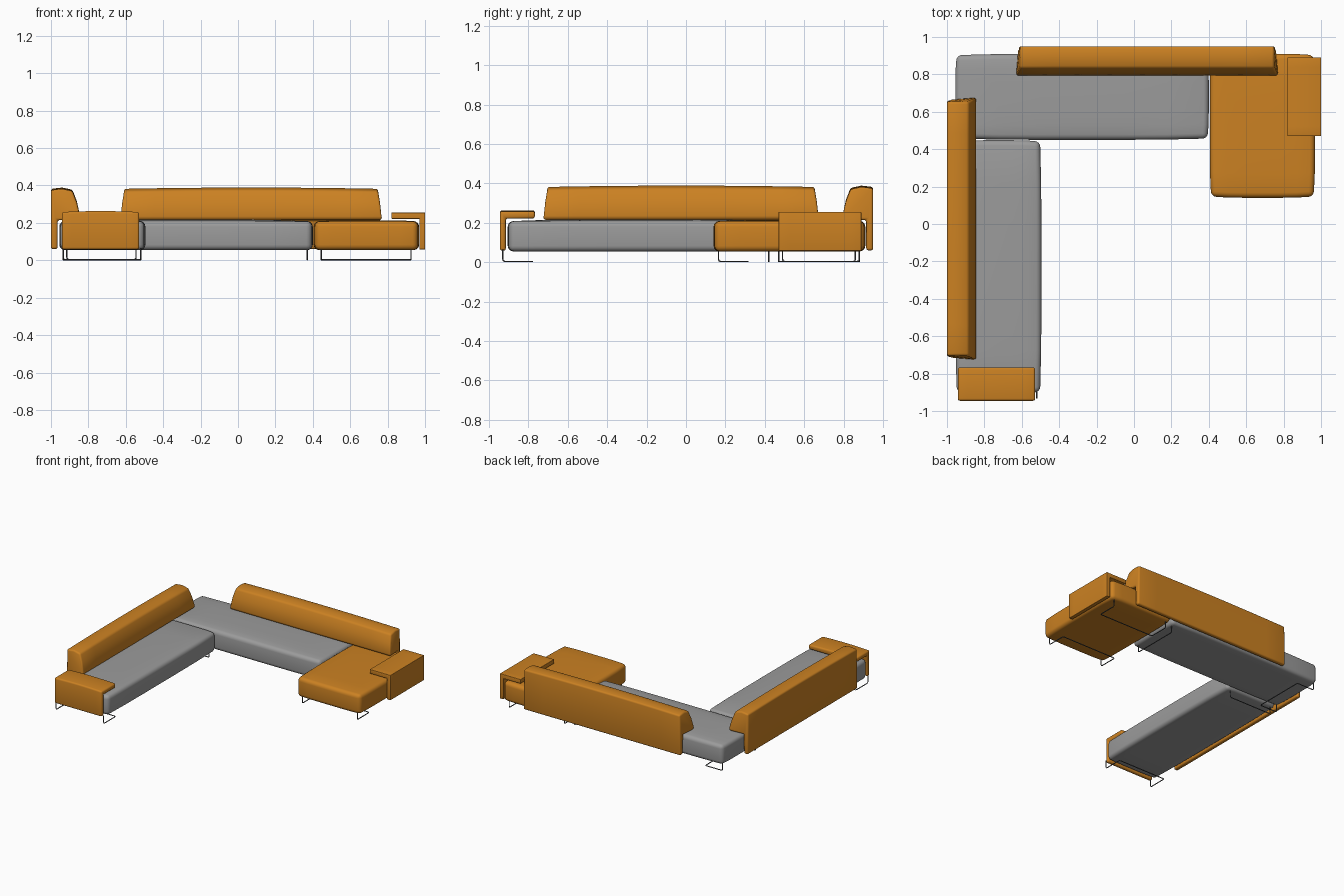
import bpy, bmesh, math
from mathutils import Vector

cube = bpy.data.objects.get("Cube")
if cube:
    bpy.data.objects.remove(cube, do_unlink=True)


def material(name, rgb):
    m = bpy.data.materials.new(name)
    m.use_nodes = True
    m.diffuse_color = (*rgb, 1)
    m.node_tree.nodes["Principled BSDF"].inputs["Base Color"].default_value = (*rgb, 1)
    return m


ORANGE = material("orange fabric", (0.60, 0.22, 0.016))
GREY = material("grey fabric", (0.33, 0.33, 0.33))
METAL = material("dark metal", (0.08, 0.085, 0.09))


def finish(bm, name, mat, radius, segments):
    """Round the sharp edges and turn the mesh into a smooth shaded object."""
    bmesh.ops.recalc_face_normals(bm, faces=bm.faces[:])
    sharp = [e for e in bm.edges if e.calc_face_angle(0) > math.radians(40)]
    bmesh.ops.bevel(bm, geom=sharp, offset=radius, segments=segments,
                    profile=0.5, affect='EDGES', clamp_overlap=True)
    mesh = bpy.data.meshes.new(name)
    bm.to_mesh(mesh)
    bm.free()
    mesh.materials.append(mat)
    ob = bpy.data.objects.new(name, mesh)
    bpy.context.collection.objects.link(ob)
    bpy.ops.object.select_all(action='DESELECT')
    ob.select_set(True)
    bpy.context.view_layer.objects.active = ob
    bpy.ops.object.shade_smooth_by_angle(angle=math.radians(40))


def seat(name, mat, x0, x1, y0, y1, z0=0.055, z1=0.208, crown=0.01, bow=0.007):
    """Soft block with a crowned top and slightly bowed sides."""
    bm = bmesh.new()
    bmesh.ops.create_cube(bm, size=2)
    for axis in (Vector((1, 0, 0)), Vector((0, 1, 0))):
        for i in range(1, 6):
            bmesh.ops.bisect_plane(bm, geom=bm.verts[:] + bm.edges[:] + bm.faces[:],
                                   plane_co=axis * (i / 3 - 1), plane_no=axis)
    for v in bm.verts:
        u, w, top = v.co.x, v.co.y, v.co.z > 0
        fx, fy = 1 - u ** 4, 1 - w ** 4
        v.co = ((x0 + x1) / 2 + u * ((x1 - x0) / 2 - bow * (1 - fy)),
                (y0 + y1) / 2 + w * ((y1 - y0) / 2 - bow * (1 - fx)),
                z1 + crown * fx * fy if top else z0)
    finish(bm, name, mat, 0.028, 4)


def extrusion(name, origin, inward, along, profile, radius, crown=0.0, sections=9):
    """Sweep (depth, height, half length) points along a straight line."""
    origin, inward, along = Vector(origin), Vector(inward), Vector(along)
    bm = bmesh.new()
    rings = []
    for i in range(sections):
        t = 2 * i / (sections - 1) - 1
        rings.append([bm.verts.new(origin + inward * d + along * (t * h) + Vector(
            (0, 0, z + (crown * (1 - t * t) if z > 0.25 else 0)))) for d, z, h in profile])
    n = len(profile)
    for a, b in zip(rings, rings[1:]):
        for j in range(n):
            k = (j + 1) % n
            bm.faces.new((a[j], a[k], b[k], b[j]))
    bm.faces.new(rings[0])
    bm.faces.new(rings[-1])
    finish(bm, name, ORANGE, radius, 3)


def wire(name, points, r=0.0035, bend=0.012):
    """Thin bent rod with rounded corners."""
    pts = [Vector(p) for p in points]
    path = [pts[0]]
    for a, b, c in zip(pts, pts[1:], pts[2:]):
        s, e = b + (a - b).normalized() * bend, b + (c - b).normalized() * bend
        path += [s, (s + e + 2 * b) / 4, e]
    path.append(pts[-1])
    cu = bpy.data.curves.new(name, 'CURVE')
    cu.dimensions = '3D'
    cu.bevel_depth = r
    cu.bevel_resolution = 2
    cu.use_fill_caps = True
    sp = cu.splines.new('POLY')
    sp.points.add(len(path) - 1)
    for p, q in zip(sp.points, path):
        p.co = (*q, 1)
    cu.materials.append(METAL)
    bpy.context.collection.objects.link(bpy.data.objects.new(name, cu))


def leg_frame(name, a, b, run=(0, 0)):
    """Floor loop between two corners; run sets the floor runners back."""
    top, floor = 0.065, 0.0035
    shift = Vector((*run, 0))
    a, b = Vector((*a, floor)), Vector((*b, floor))
    up = Vector((0, 0, top - floor))
    mid = [a, a + shift, b + shift, b] if shift.length else [a, b]
    wire(name, [a + up, *mid, b + up])


# Seats
seat("rear_seat", GREY, -0.955, 0.40, 0.45, 0.91)
seat("side_seat", GREY, -0.955, -0.495, -0.905, 0.448)
seat("chaise_seat", ORANGE, 0.405, 0.968, 0.14, 0.91, crown=0.006)

# Backrests: thin hanging panel with a padded overhang
back = [(0, 0.06, 0.685), (0, 0.375, 0.68), (0.06, 0.382, 0.678), (0.115, 0.37, 0.678),
        (0.138, 0.31, 0.69), (0.156, 0.235, 0.70), (0.15, 0.215, 0.70),
        (0.035, 0.215, 0.69), (0.035, 0.06, 0.685)]
extrusion("rear_backrest", (0.07, 0.95, 0), (0, -1, 0), (1, 0, 0), back, 0.012, crown=0.007)
extrusion("side_backrest", (-1, -0.025, 0), (1, 0, 0), (0, 1, 0), back, 0.012, crown=0.007)


# Armrests: bent panel hooked over the seat end
def arm(half, top, depth, under):
    return [(d, z, half) for d, z in ((0, 0.058), (0, top), (depth, top),
                                      (depth, under), (0.03, under), (0.03, 0.058))]


extrusion("front_armrest", (-0.735, -0.945, 0), (0, 1, 0), (1, 0, 0),
          arm(0.207, 0.258, 0.178, 0.222), 0.012, crown=0.005)
extrusion("left_armrest", (1, 0.68, 0), (-1, 0, 0), (0, 1, 0),
          arm(0.21, 0.255, 0.18, 0.222), 0.003)

# Wire legs
leg_frame("side_seat_front_leg", (-0.935, -0.93), (-0.52, -0.93), (0, 0.15))
leg_frame("side_seat_rear_leg", (-0.915, 0.42), (-0.545, 0.42))
leg_frame("rear_seat_corner_leg", (-0.935, 0.47), (-0.935, 0.88), (0.15, 0))
leg_frame("rear_seat_inner_leg", (0.37, 0.49), (0.37, 0.86))
leg_frame("chaise_front_leg", (0.445, 0.165), (0.925, 0.165), (0, 0.15))
leg_frame("chaise_rear_leg", (0.445, 0.88), (0.925, 0.88), (0, -0.15))
